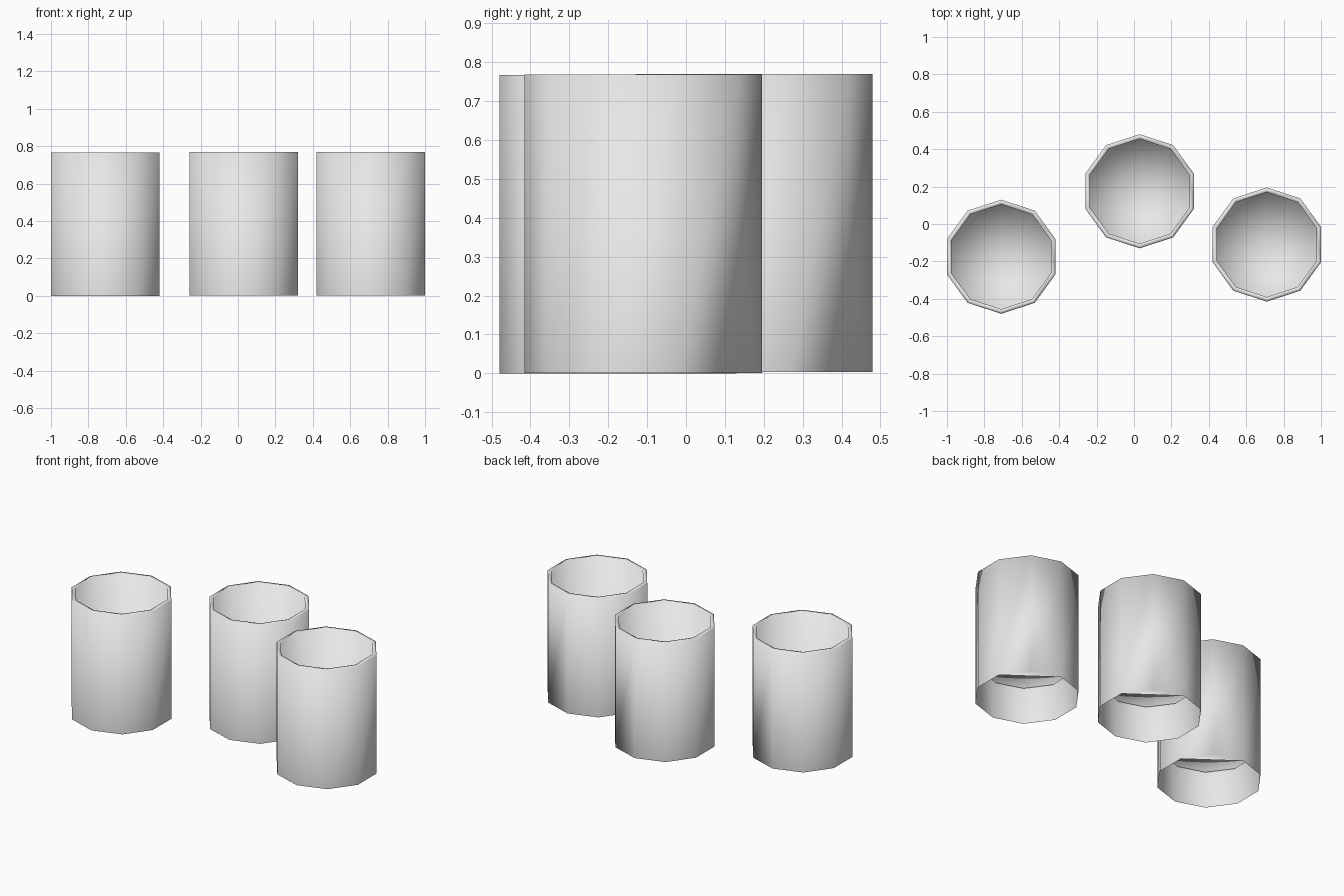
import bpy, bmesh
from math import sin, cos, pi

cube = bpy.data.objects.get("Cube")
if cube:
    bpy.data.objects.remove(cube, do_unlink=True)

SIDES = 10
OUTER, INNER = 0.305, 0.28
HEIGHT, FLOOR = 0.767, 0.22

grey = bpy.data.materials.new("light grey")
grey.use_nodes = True
colour = (0.8, 0.8, 0.8, 1)
grey.diffuse_color = colour
grey.node_tree.nodes["Principled BSDF"].inputs["Base Color"].default_value = colour


def ring(bm, radius, z):
    """Ten-sided ring with one corner pointing to the back."""
    angles = [pi / 2 + 2 * pi * i / SIDES for i in range(SIDES)]
    return [bm.verts.new((radius * cos(a), radius * sin(a), z)) for a in angles]


def cup(name, x, y, z):
    bm = bmesh.new()
    # Outer wall, rim and inner wall
    rings = [ring(bm, OUTER, 0), ring(bm, OUTER, HEIGHT),
             ring(bm, INNER, HEIGHT), ring(bm, INNER, FLOOR)]
    for a, b in zip(rings, rings[1:]):
        for i in range(SIDES):
            j = (i + 1) % SIDES
            bm.faces.new((a[i], a[j], b[j], b[i]))
    # Raised floor inside
    centre = bm.verts.new((0, 0, FLOOR))
    floor = rings[-1]
    for i in range(SIDES):
        bm.faces.new((floor[i], floor[(i + 1) % SIDES], centre))
    # Small corner plate closing part of the underside
    base = rings[0]
    bm.faces.new((base[0], base[-1], base[-2]))

    mesh = bpy.data.meshes.new(name)
    bm.to_mesh(mesh)
    bm.free()
    mesh.materials.append(grey)
    mesh.shade_smooth()
    obj = bpy.data.objects.new(name, mesh)
    obj.location = (x, y, z)
    bpy.context.collection.objects.link(obj)


cup("right_cup", -0.71, -0.175, 0)
cup("middle_cup", 0.03, 0.175, 0.003)
cup("left_cup", 0.71, -0.11, 0.001)
